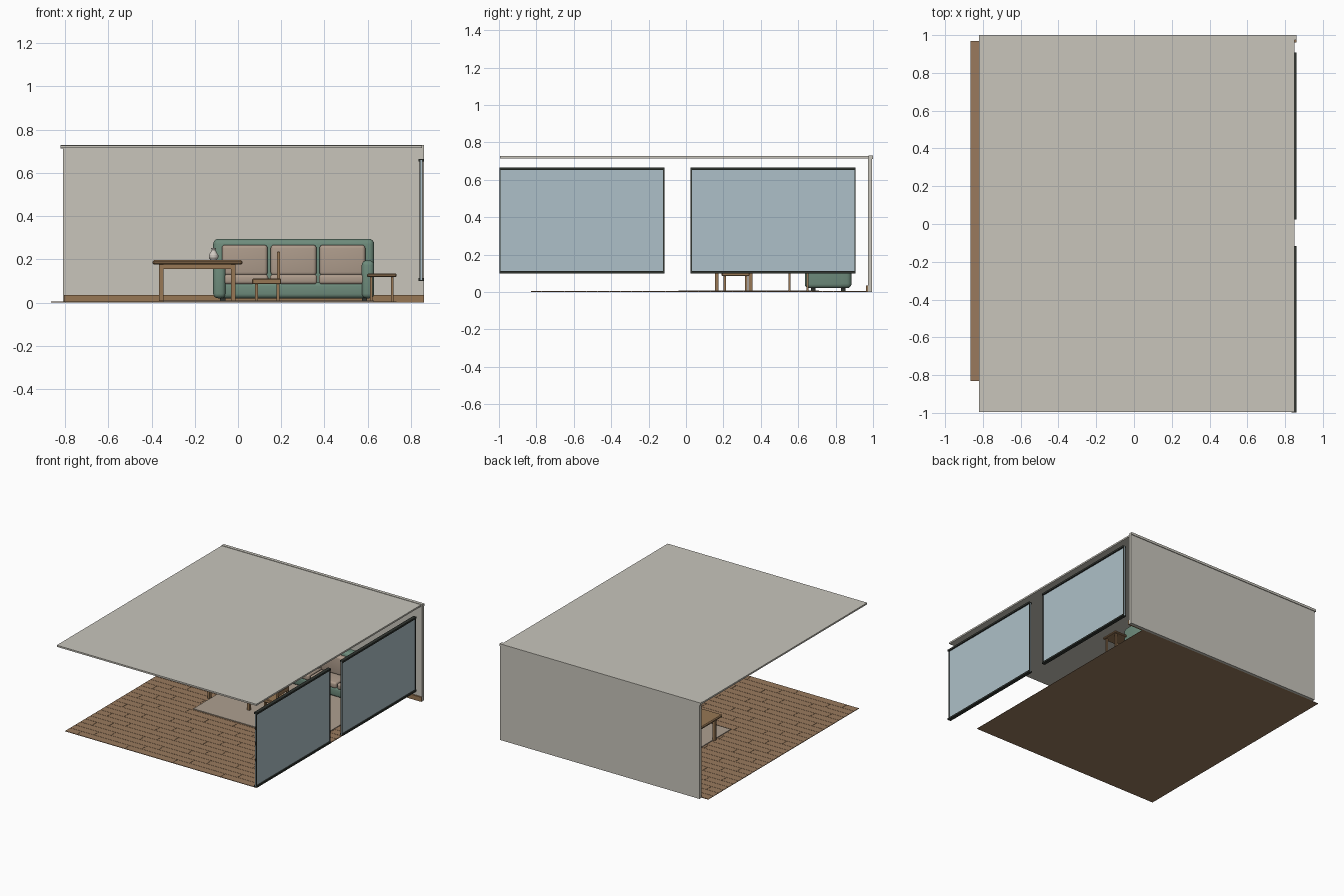
import bpy, bmesh

cube = bpy.data.objects.get("Cube")
if cube:
    bpy.data.objects.remove(cube, do_unlink=True)


def material(name, r, g, b):
    m = bpy.data.materials.new(name)
    m.use_nodes = True
    m.diffuse_color = (r, g, b, 1)
    m.node_tree.nodes["Principled BSDF"].inputs["Base Color"].default_value = (r, g, b, 1)
    return m


plaster = material("warm plaster", .58, .56, .50)
oak = material("floor oak", .32, .195, .11)
wood = material("furniture wood", .31, .185, .09)
green = material("sofa green", .155, .26, .20)
beige = material("cushion beige", .42, .33, .26)
wool = material("rug wool", .42, .35, .28)
metal = material("dark frame", .03, .035, .03)
glass = material("pale blue glass", .42, .53, .58)
ceramic = material("pale ceramic", .62, .58, .53)


def box(name, x, y, z, mat, bevel=0, segments=1):
    """Box spanning the given (low, high) ranges, optionally rounded."""
    bm = bmesh.new()
    bmesh.ops.create_cube(bm, size=1)
    for v in bm.verts:
        for i, (low, high) in enumerate((x, y, z)):
            v.co[i] = (low + high) / 2 + v.co[i] * (high - low)
    if bevel:
        bmesh.ops.bevel(bm, geom=bm.edges[:], offset=bevel, segments=segments,
                        profile=.5, affect='EDGES')
    return finish(name, bm, mat, segments > 1)


def finish(name, bm, mat, smooth=False):
    mesh = bpy.data.meshes.new(name)
    bm.to_mesh(mesh)
    bm.free()
    mesh.materials.append(mat)
    ob = bpy.data.objects.new(name, mesh)
    bpy.context.collection.objects.link(ob)
    if smooth:
        bpy.ops.object.select_all(action='DESELECT')
        ob.select_set(True)
        bpy.context.view_layer.objects.active = ob
        bpy.ops.object.shade_smooth_by_angle()
    return ob


def legs(name, xs, ys, z, size, mat):
    for x in xs:
        for y in ys:
            box(name, (x - size / 2, x + size / 2), (y - size / 2, y + size / 2), z, mat)


# Room shell
box("ceiling", (-.82, .85), (-.995, .99), (.715, .727), plaster)
box("back_wall", (-.81, .86), (.973, .995), (0, .72), plaster)
box("wall_cap", (-.82, .86), (.975, 1), (.712, .73), plaster)
box("baseboard", (-.805, .86), (.962, .973), (0, .034), wood)

# Floor with staggered planks running along x
x0, x1, y0, y1 = -.865, .735, -.83, .97
box("floor_base", (x0, x1), (y0, y1), (0, .002), oak)
rows, gap, length = 30, .002, .4
pitch = (y1 - y0) / rows
for r in range(rows):
    cuts = [x0] + [x0 + length * (k + (r % 3 + 1) / 4) for k in range(4)] + [x1]
    for a, b in zip(cuts, cuts[1:]):
        box("floor_plank", (a, b - gap), (y0 + r * pitch, y0 + (r + 1) * pitch - gap),
            (.002, .004), oak)
box("rug", (-.347, .63), (-.04, .71), (.003, .009), wool)

# Two hanging window panels on the left side
for low in (-.998, .025):
    high = low + .882
    box("window_pane", (.844, .85), (low, high), (.105, .66), glass)
    for z in (.1, .652):
        box("window_rail", (.834, .86), (low, high), (z, z + .013), metal)
    for y in (low, high - .007):
        box("window_stile", (.84, .854), (y, y + .007), (.1, .665), metal)

# Sofa
sofa_left, sofa_right = -.115, .63
box("sofa_base", (sofa_left + .01, sofa_right - .01), (.65, .87), (.02, .095), green, .02, 4)
box("sofa_back", (sofa_left, sofa_right), (.80, .885), (.02, .295), green, .025, 4)
for a in (sofa_left, sofa_right - .058):
    box("sofa_arm", (a, a + .058), (.635, .85), (.02, .195), green, .022, 4)
legs("sofa_foot", (-.07, .585), (.68, .84), (.003, .025), .025, metal)
for i in range(3):
    a = -.078 + i * .226
    box("seat_cushion", (a, a + .218), (.645, .81), (.085, .13), beige, .014, 4)
    box("back_cushion", (a + .003, a + .215), (.765, .82), (.125, .267), beige, .016, 4)

# Dining table
box("table_top", (-.395, .02), (.125, .385), (.176, .196), wood, .006)
for y in (.165, .345):
    box("table_long_apron", (-.355, -.022), (y - .005, y + .005), (.155, .177), wood)
for x in (-.355, -.022):
    box("table_end_apron", (x - .005, x + .005), (.165, .345), (.155, .177), wood)
legs("table_leg", (-.355, -.022), (.165, .345), (.008, .177), .02, wood)

# Chair facing the table
box("chair_seat", (.065, .2), (.19, .34), (.085, .111), wood, .004)
legs("chair_leg", (.085, .185), (.207, .323), (.008, .088), .014, wood)
for y in (.2, .318):
    box("chair_post", (.18, .195), (y, y + .014), (.105, .235), wood)
for z in (.15, .205):
    box("chair_back_rail", (.181, .194), (.2, .332), (z, z + .032), wood, .003)

# Side table next to the sofa
box("side_table_top", (.597, .733), (.535, .67), (.118, .134), wood, .004)
legs("side_table_leg", (.617, .713), (.553, .65), (.003, .12), .012, wood)

# Vase turned from a profile
bm = bmesh.new()
profile = [(0, .196), (.014, .196), (.022, .208), (.022, .22), (.012, .236),
           (.008, .244), (.011, .252), (.006, .252), (0, .24)]
verts = [bm.verts.new((r, 0, z)) for r, z in profile]
edges = [bm.edges.new(pair) for pair in zip(verts, verts[1:])]
bmesh.ops.spin(bm, geom=verts + edges, cent=(0, 0, 0), axis=(0, 0, 1),
               angle=6.283185, steps=20)
bmesh.ops.remove_doubles(bm, verts=bm.verts[:], dist=.0002)
bmesh.ops.translate(bm, verts=bm.verts[:], vec=(-.113, .25, 0))
bmesh.ops.recalc_face_normals(bm, faces=bm.faces[:])
finish("vase", bm, ceramic, True)
